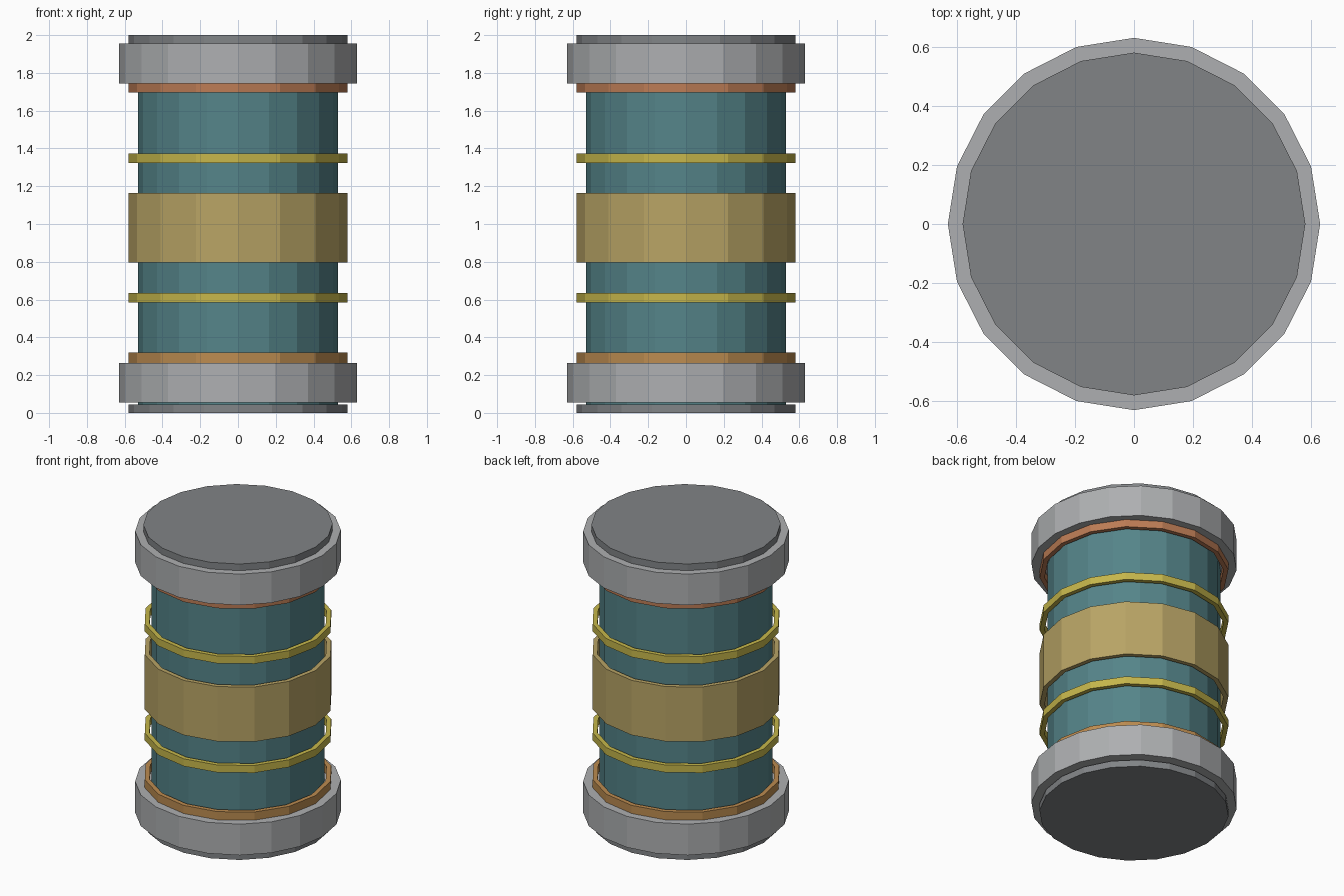
import bpy
import bmesh
import math

if "Cube" in bpy.data.objects:
    bpy.data.objects.remove(bpy.data.objects["Cube"])


def material(name, rgb):
    m = bpy.data.materials.new(name)
    m.diffuse_color = (*rgb, 1.0)
    m.use_nodes = True
    m.node_tree.nodes["Principled BSDF"].inputs["Base Color"].default_value = m.diffuse_color
    return m


def add(name, bm, mat):
    bmesh.ops.recalc_face_normals(bm, faces=bm.faces)
    me = bpy.data.meshes.new(name)
    bm.to_mesh(me)
    bm.free()
    me.materials.append(mat)
    ob = bpy.data.objects.new(name, me)
    bpy.context.collection.objects.link(ob)
    return ob


def circle(bm, r, z, n):
    return [bm.verts.new((r * math.cos(math.tau * i / n), r * math.sin(math.tau * i / n), z))
            for i in range(n)]


def disc(name, r, z0, z1, mat, n=20):
    bm = bmesh.new()
    a, b = circle(bm, r, z0, n), circle(bm, r, z1, n)
    bm.faces.new(a)
    bm.faces.new(b)
    for i in range(n):
        j = (i + 1) % n
        bm.faces.new((a[i], a[j], b[j], b[i]))
    return add(name, bm, mat)


def band(name, r_out, r_in, z0, z1, mat, n=16):
    bm = bmesh.new()
    loops = [circle(bm, r, z, n) for r, z in
             ((r_out, z0), (r_out, z1), (r_in, z1), (r_in, z0))]
    for k in range(4):
        a, b = loops[k], loops[(k + 1) % 4]
        for i in range(n):
            j = (i + 1) % n
            bm.faces.new((a[i], a[j], b[j], b[i]))
    return add(name, bm, mat)


steel = material("steel", (0.42, 0.43, 0.44))
dark = material("dark_steel", (0.22, 0.23, 0.24))
teal = material("teal", (0.09, 0.23, 0.25))
tan = material("tan", (0.48, 0.37, 0.13))
yellow = material("yellow", (0.56, 0.47, 0.07))
copper = material("copper", (0.50, 0.20, 0.09))
bronze = material("bronze", (0.50, 0.26, 0.08))

# Main canister
disc("canister_body", 0.53, 0.04, 1.96, teal)

# End caps and their plates
disc("bottom_plate", 0.58, 0.0, 0.045, dark)
disc("bottom_cap", 0.63, 0.055, 0.265, steel)
disc("top_cap", 0.63, 1.745, 1.955, steel)
disc("top_plate", 0.58, 1.955, 2.0, dark)

# Seal rings next to the caps
band("bottom_seal", 0.58, 0.55, 0.265, 0.32, bronze)
band("top_seal", 0.58, 0.55, 1.695, 1.745, copper)

# Label band and stripe rings, standing slightly off the body
band("label_band", 0.58, 0.55, 0.795, 1.165, tan)
for name, z in (("lower_stripe", 0.585), ("upper_stripe", 1.322)):
    band(name, 0.58, 0.55, z, z + 0.05, yellow)
